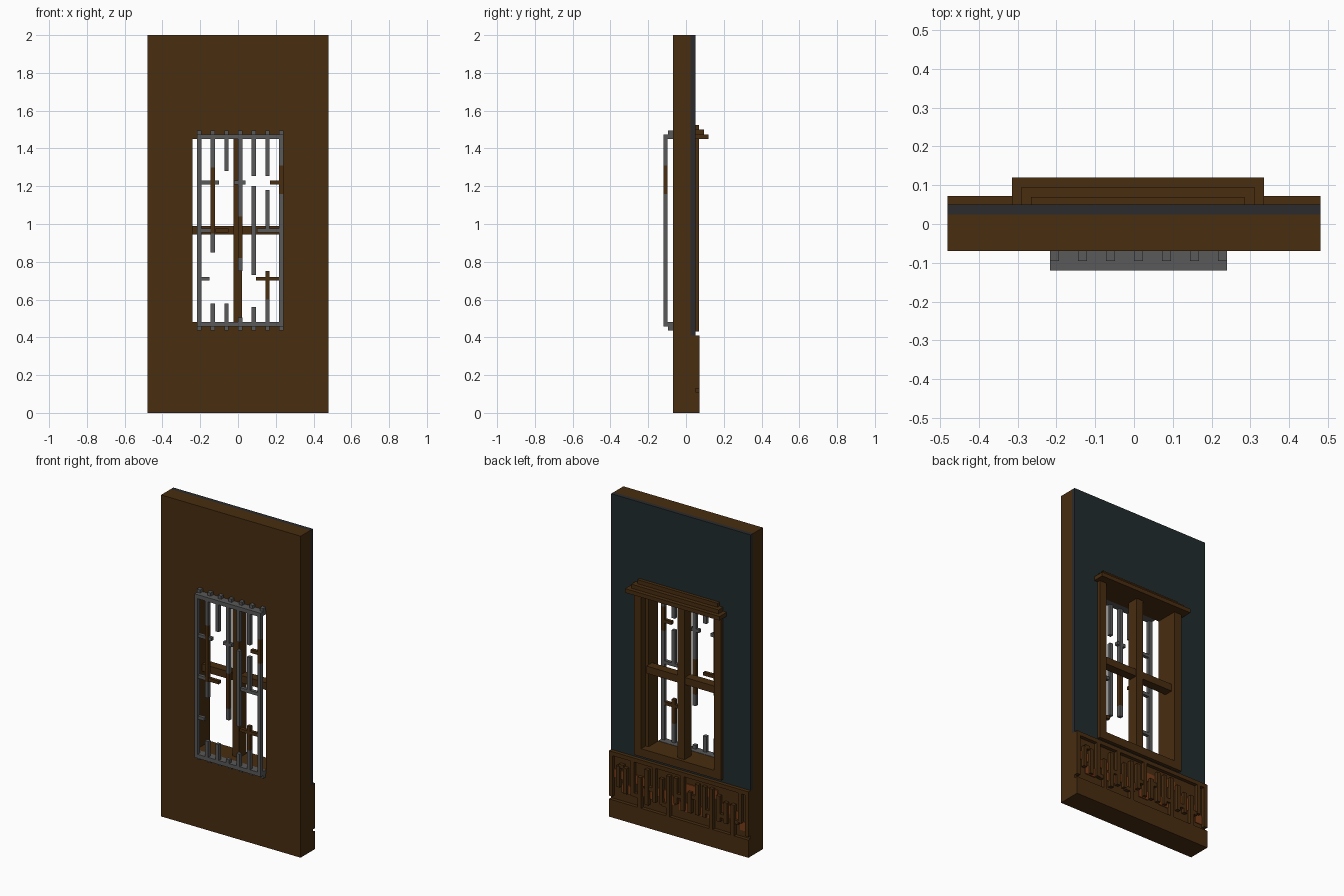
import bpy, bmesh, random

cube = bpy.data.objects.get("Cube")
if cube:
    bpy.data.objects.remove(cube, do_unlink=True)


def material(name, rgb):
    m = bpy.data.materials.new(name)
    m.use_nodes = True
    m.diffuse_color = (*rgb, 1)
    m.node_tree.nodes["Principled BSDF"].inputs["Base Color"].default_value = (*rgb, 1)
    return m


WOOD = material("dark wood", (0.065, 0.026, 0.0052))
IRON = material("iron grey", (0.100, 0.100, 0.102))
TEAL = material("dark teal plaster", (0.0150, 0.0245, 0.0265))
CHARCOAL = material("charcoal edge", (0.024, 0.024, 0.026))
ORANGE = material("rust orange", (0.19, 0.045, 0.010))


def add_box(bm, x0, x1, y0, y1, z0, z1):
    """One closed box between the given limits."""
    v = [bm.verts.new((x, y, z)) for x in (x0, x1) for y in (y0, y1) for z in (z0, z1)]
    for q in ((0, 1, 3, 2), (4, 6, 7, 5), (0, 4, 5, 1), (2, 3, 7, 6), (0, 2, 6, 4), (1, 5, 7, 3)):
        bm.faces.new([v[i] for i in q])


def finish(bm, name, *mats):
    bmesh.ops.recalc_face_normals(bm, faces=bm.faces)
    mesh = bpy.data.meshes.new(name)
    bm.to_mesh(mesh)
    bm.free()
    for m in mats:
        mesh.materials.append(m)
    ob = bpy.data.objects.new(name, mesh)
    bpy.context.scene.collection.objects.link(ob)
    return ob


def boxes(name, mat, items):
    bm = bmesh.new()
    for b in items:
        add_box(bm, *b)
    return finish(bm, name, mat)


def ring(name, outer, inner, y0, y1, *mats):
    """Rectangular slab with a rectangular hole; limits are x0, x1, z0, z1."""
    bm = bmesh.new()
    loops = []
    for (x0, x1, z0, z1), y in ((outer, y0), (inner, y0), (inner, y1), (outer, y1)):
        loops.append([bm.verts.new((x, y, z)) for x, z in ((x0, z0), (x1, z0), (x1, z1), (x0, z1))])
    for a, b in zip(loops, loops[1:] + loops[:1]):
        for i in range(4):
            j = (i + 1) % 4
            bm.faces.new((a[i], a[j], b[j], b[i]))
    return finish(bm, name, *mats)


# Wall and its plastered back
ring("wall", (-0.48, 0.48, 0, 2), (-0.24, 0.24, 0.48, 1.45), -0.07, 0.025, WOOD)
plaster = ring("plaster_panel", (-0.48, 0.48, 0.41, 2), (-0.29, 0.31, 0.43, 1.47),
               0.025, 0.05, CHARCOAL, TEAL)
for p in plaster.data.polygons:
    p.material_index = int(p.normal.y > 0.5)

# Window casing, stepped cornice and cross bars
ring("window_casing", (-0.29, 0.31, 0.43, 1.47), (-0.24, 0.26, 0.48, 1.45), 0.025, 0.07, WOOD)
for i in range(3):
    s = 0.025 * i
    boxes(f"cornice_step_{i + 1}", WOOD,
          [(-0.315 + s, 0.335 - s, 0.05, 0.12 - s, 1.45 + s, 1.475 + s)])
boxes("window_mullion", WOOD, [(-0.025, 0.022, -0.02, 0.05, 0.48, 1.45)])
boxes("window_transom", WOOD, [(-0.24, 0.24, -0.01, 0.045, 0.945, 0.99)])

# Grille rails and wall brackets
BARS = [-0.205 + 0.0722 * i for i in range(7)]
H = 0.0115
boxes("grille_rails", IRON, [(-0.216, 0.24, -0.12, -0.07, z, z + 0.025) for z in (0.457, 1.45)])
boxes("grille_brackets", IRON, [(x - H, x + H, -0.095, -0.07, z, z + 0.02)
                                for x in BARS for z in (0.437, 1.475)])

# Broken upright bars: (bar number, bottom, top)
iron_bars = [(0, 0.48, 1.45), (1, 1.30, 1.45), (1, 0.85, 0.95), (1, 0.48, 0.58),
             (2, 1.28, 1.45), (2, 0.48, 0.58), (3, 1.04, 1.45), (3, 0.75, 0.82),
             (3, 0.48, 0.505), (4, 1.255, 1.45), (4, 0.73, 1.20), (4, 0.48, 0.56),
             (5, 1.255, 1.45), (5, 0.96, 1.18), (5, 0.48, 0.60),
             (6, 1.31, 1.45), (6, 0.48, 1.16)]
rusty_bars = [(1, 0.95, 1.30), (3, 0.82, 1.04), (5, 0.60, 0.75), (6, 1.16, 1.31)]
for name, mat, bars in (("iron_bars", IRON, iron_bars), ("rusty_bars", WOOD, rusty_bars)):
    boxes(name, mat, [(BARS[i] - H, BARS[i] + H, -0.12, -0.097, a, b) for i, a, b in bars])

# Broken cross pieces: (left, right, height)
iron_cross = [(-0.194, -0.10, 1.22), (-0.02, 0.04, 1.22), (-0.194, -0.15, 0.71),
              (0.10, 0.216, 0.965), (-0.194, -0.145, 0.965)]
rusty_cross = [(0.17, 0.216, 1.22), (0.095, 0.216, 0.71), (-0.12, -0.05, 0.965)]
for name, mat, cross in (("iron_cross_pieces", IRON, iron_cross),
                         ("rusty_cross_pieces", WOOD, rusty_cross)):
    boxes(name, mat, [(a, b, -0.119, -0.098, z - 0.01, z + 0.01) for a, b, z in cross])

# Wainscot on the back: recessed board between two rails
boxes("wainscot_board", WOOD, [(-0.48, 0.48, 0.025, 0.05, 0, 0.41)])
boxes("wainscot_rails", WOOD, [(-0.48, 0.48, 0.05, 0.072, 0, 0.11),
                               (-0.48, 0.48, 0.05, 0.072, 0.385, 0.41)])

# Broken slats and rust patches in the recess
rng = random.Random(4)
slats, patches = [], []
for i in range(20):
    x = -0.468 + 0.936 * i / 19
    low = rng.choice((0.11, 0.14, 0.17, 0.20))
    high = rng.choice((0.30, 0.33, 0.36, 0.385))
    if i in (0, 19):
        low, high = 0.13, 0.385
    slats.append((x - 0.012, x + 0.012, 0.05, 0.072, low, high))
    if i % 2 and i < 19:
        z = rng.uniform(0.16, 0.32)
        slats.append((x + 0.012, x + 0.045, 0.05, 0.070, z, z + 0.024))
    if i % 3 != 1:
        z = rng.uniform(0.13, 0.31)
        x0 = max(x - 0.035, -0.478)
        patches.append((x0, min(x0 + 0.07, 0.478), 0.05, 0.054 + 0.0002 * i, z, z + 0.055))
boxes("wainscot_slats", WOOD, slats)
boxes("rust_patches", ORANGE, patches)
